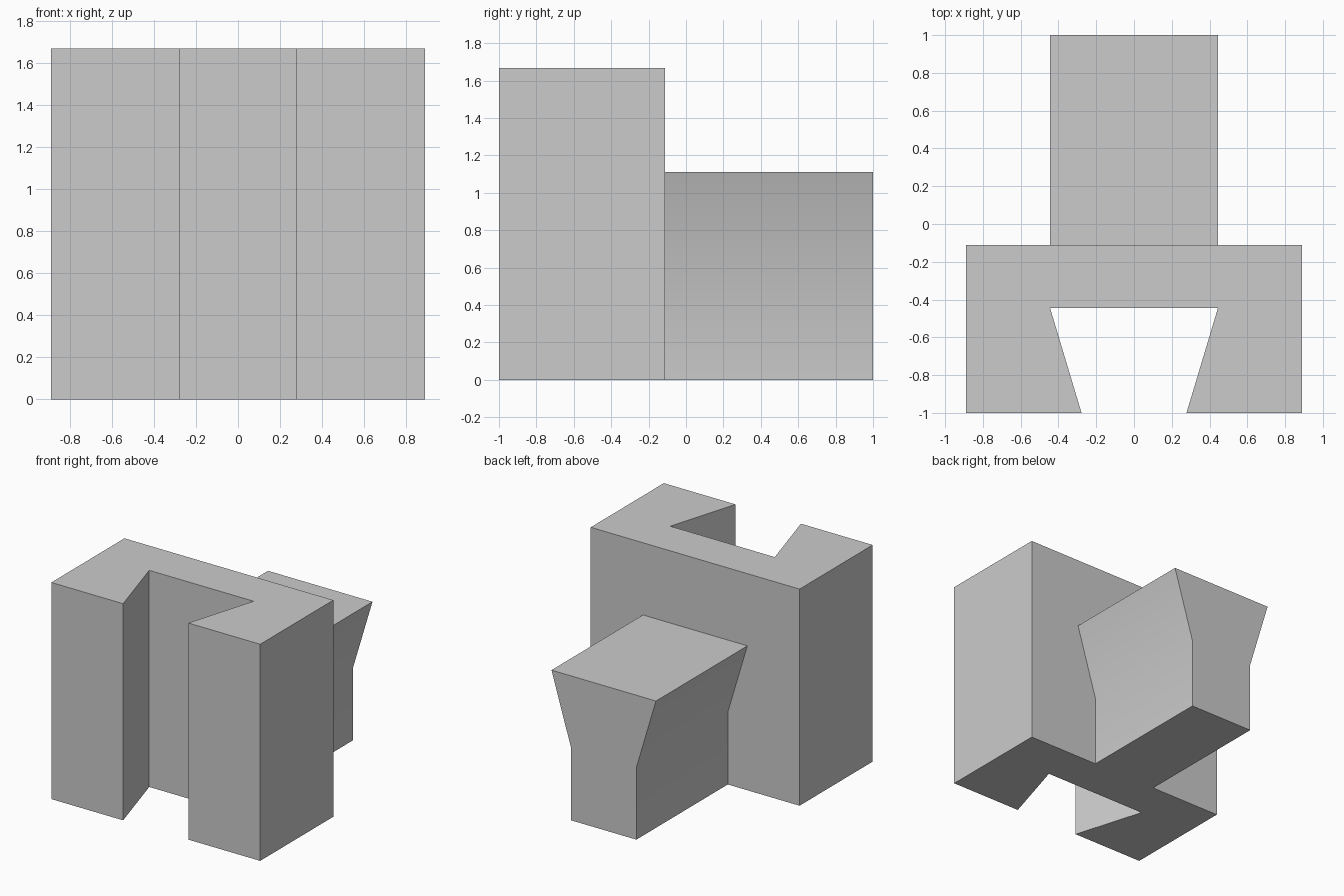
import bpy
import bmesh
from mathutils import Vector

cube = bpy.data.objects.get("Cube")
if cube:
    bpy.data.objects.remove(cube, do_unlink=True)

U = 1 / 18  # design unit

grey = bpy.data.materials.new("plain grey")
grey.use_nodes = True
GREY = (0.6, 0.6, 0.6, 1)
grey.diffuse_color = GREY
grey.node_tree.nodes["Principled BSDF"].inputs["Base Color"].default_value = GREY


def mirrored(half):
    """Close a half outline (x > 0) with its mirror image."""
    return half + [(-x, v) for x, v in reversed(half)]


def extrude_profile(name, points, direction):
    """Sweep a closed outline of 3D points along a vector."""
    bm = bmesh.new()
    face = bm.faces.new([bm.verts.new(Vector(p) * U) for p in points])
    swept = bmesh.ops.extrude_face_region(bm, geom=[face])["geom"]
    verts = [g for g in swept if isinstance(g, bmesh.types.BMVert)]
    bmesh.ops.translate(bm, verts=verts, vec=Vector(direction) * U)
    bmesh.ops.recalc_face_normals(bm, faces=bm.faces[:])
    mesh = bpy.data.meshes.new(name)
    bm.to_mesh(mesh)
    bm.free()
    mesh.materials.append(grey)
    obj = bpy.data.objects.new(name, mesh)
    bpy.context.collection.objects.link(obj)
    return obj


# Tall block with a dovetail slot open to the front
plan = mirrored([(8, -8), (5, -18), (16, -18), (16, -2)])
extrude_profile("socket_block", [(x, y, 0) for x, y in plan], (0, 0, 30))

# Lower tongue: straight foot that flares out towards its top
section = mirrored([(5, 0), (5, 10), (8, 20)])
tongue = extrude_profile("flared_tongue", [(x, -2, z) for x, z in section], (0, 20, 0))

# The flare blends softly into the straight foot
bpy.ops.object.select_all(action="DESELECT")
tongue.select_set(True)
bpy.context.view_layer.objects.active = tongue
bpy.ops.object.shade_smooth_by_angle()
